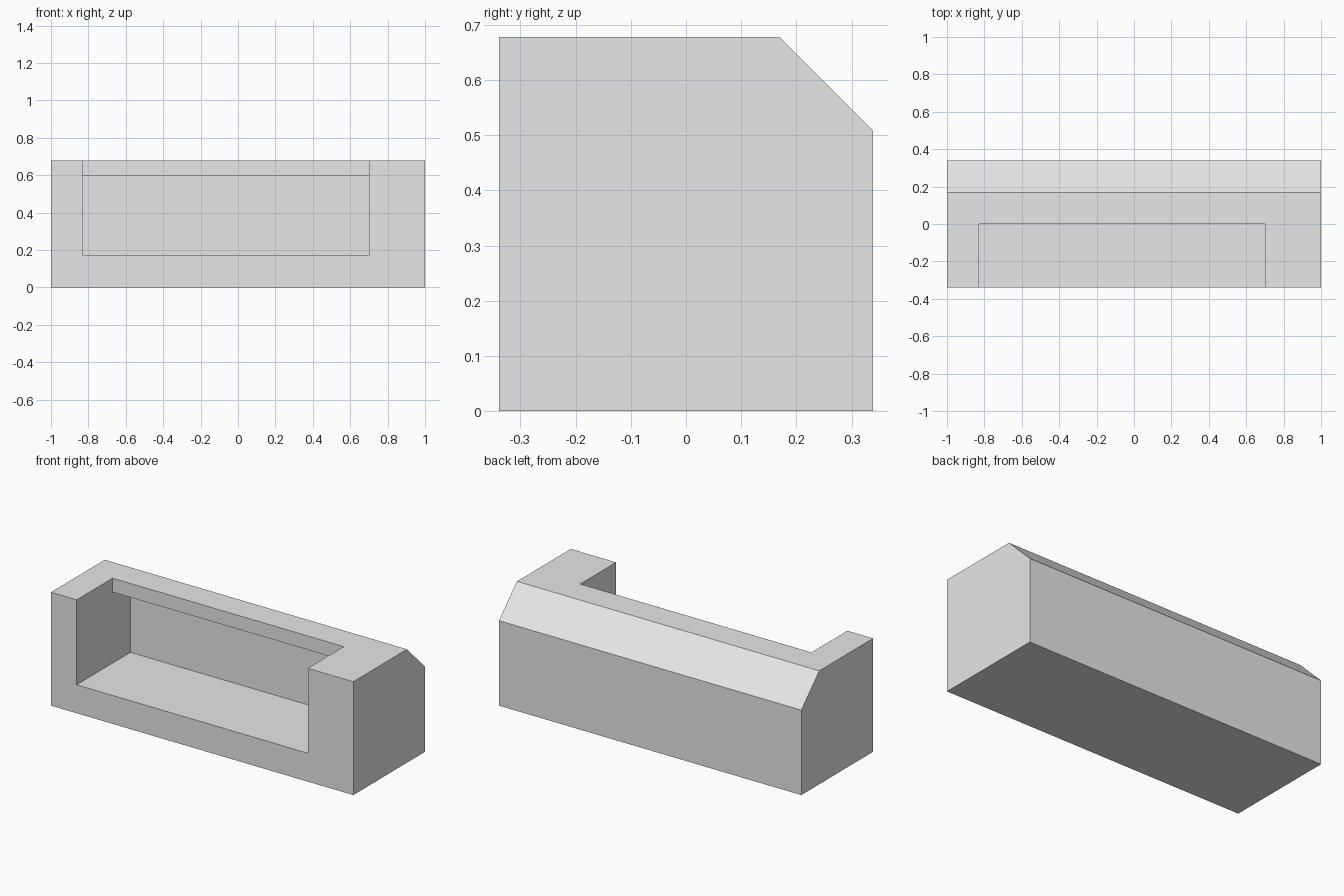
import bpy
import bmesh

if "Cube" in bpy.data.objects:
    bpy.data.objects.remove(bpy.data.objects["Cube"], do_unlink=True)

grey = bpy.data.materials.new("light_grey")
grey.use_nodes = True
grey.diffuse_color = (0.8, 0.8, 0.8, 1)
grey.node_tree.nodes["Principled BSDF"].inputs["Base Color"].default_value = (0.8, 0.8, 0.8, 1)

HALF_DEPTH = 0.339
HEIGHT = 0.678
WALL = 0.17
LIP_UNDERSIDE = 0.595


def extrude_profile(name, profile, x0, x1):
    """Extrude a closed (y, z) profile along x."""
    bm = bmesh.new()
    face = bm.faces.new([bm.verts.new((x0, y, z)) for y, z in profile])
    grown = bmesh.ops.extrude_face_region(bm, geom=[face])
    for v in grown["geom"]:
        if isinstance(v, bmesh.types.BMVert):
            v.co.x = x1
    bmesh.ops.recalc_face_normals(bm, faces=bm.faces)
    mesh = bpy.data.meshes.new(name)
    bm.to_mesh(mesh)
    bm.free()
    obj = bpy.data.objects.new(name, mesh)
    bpy.context.scene.collection.objects.link(obj)
    mesh.materials.append(grey)
    return obj


# Solid body with a chamfered top back edge
body = extrude_profile("body", [
    (-HALF_DEPTH, 0), (HALF_DEPTH, 0), (HALF_DEPTH, HEIGHT - WALL),
    (HALF_DEPTH - WALL, HEIGHT), (-HALF_DEPTH, HEIGHT)], -1, 1)

# Recess open to the front and top, running back under an overhanging lip
recess = extrude_profile("recess_cutter", [
    (-0.5, WALL), (HALF_DEPTH - WALL, WALL), (HALF_DEPTH - WALL, LIP_UNDERSIDE),
    (0, LIP_UNDERSIDE), (0, 0.9), (-0.5, 0.9)], -0.83, 0.70)
recess.hide_render = True
recess.hide_set(True)

cut = body.modifiers.new("recess", "BOOLEAN")
cut.operation = "DIFFERENCE"
cut.solver = "EXACT"
cut.object = recess
